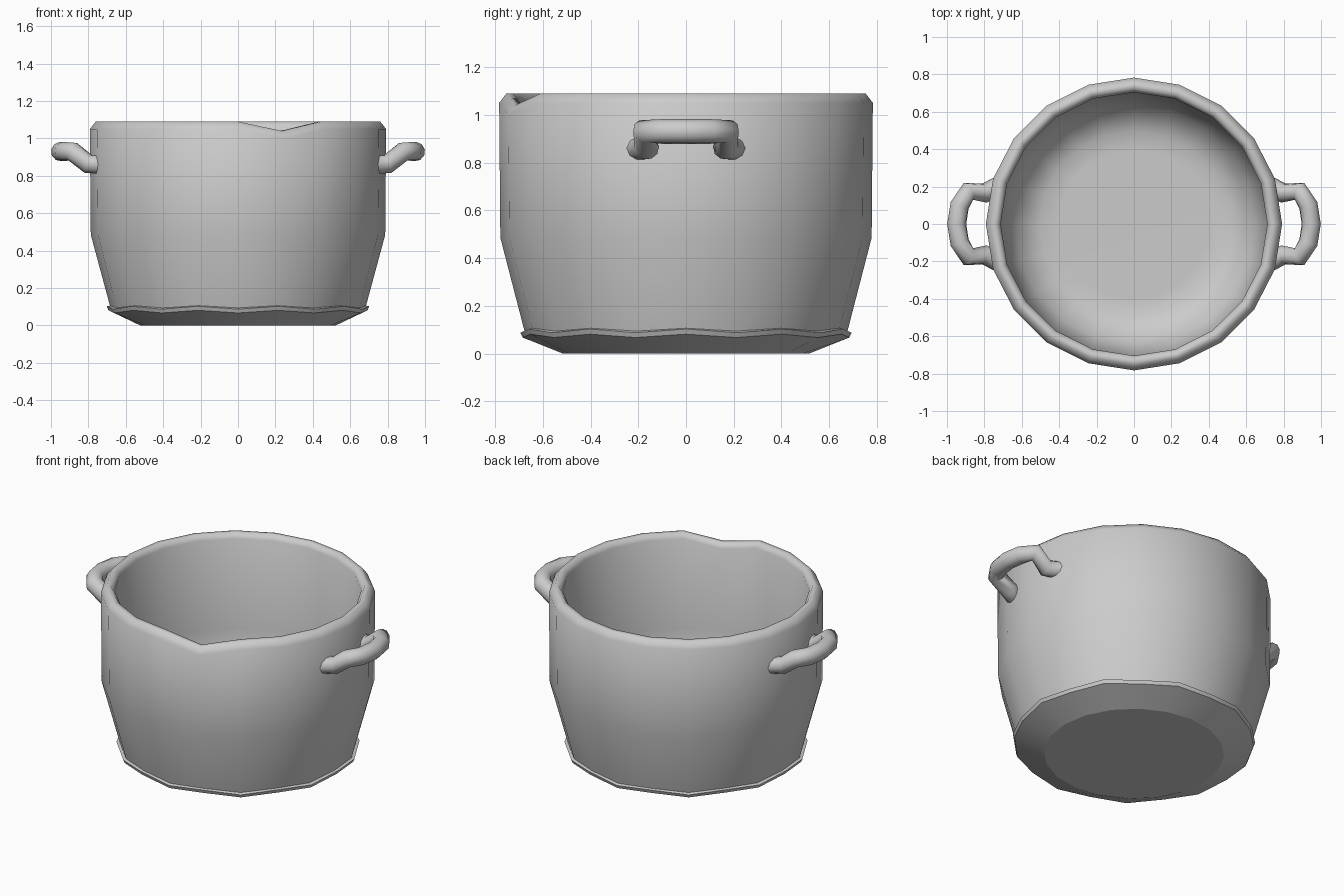
import bpy, bmesh
from math import cos, sin, pi, radians

if "Cube" in bpy.data.objects:
    bpy.data.objects.remove(bpy.data.objects["Cube"])

SIDES = 20


def smooth(ob, angle):
    bpy.ops.object.select_all(action='DESELECT')
    ob.select_set(True)
    bpy.context.view_layer.objects.active = ob
    bpy.ops.object.shade_smooth_by_angle(angle=radians(angle))


def ring_point(r, z, i, ripple):
    # low ring heights alternate from side to side; pot is slightly oval
    a = 2 * pi * i / SIDES
    return (1.004 * r * cos(a), 0.992 * r * sin(a),
            z + ripple * (1 if i % 2 == 0 else -1))


# Pot profile (radius, height, ripple) from underside, over the rim, to the inner floor
profile = [
    (0.52, 0.0, 0), (0.69, 0.074, 0.007), (0.699, 0.095, 0.008),
    (0.682, 0.100, 0.006), (0.784, 0.485, 0), (0.789, 1.05, 0),
    (0.758, 1.09, 0), (0.73, 1.09, 0), (0.71, 1.06, 0),
    (0.712, 0.49, 0), (0.64, 0.10, 0), (0.50, 0.03, 0), (0.40, 0.028, 0),
]
SHARP = (0, 1, 2, 3)
RIM = range(5, 9)
SPOUT = 16  # the side point at -72 degrees

bm = bmesh.new()
rings = [[bm.verts.new(ring_point(r, z, i, w)) for i in range(SIDES)]
         for r, z, w in profile]
for a, b in zip(rings, rings[1:]):
    for i in range(SIDES):
        j = (i + 1) % SIDES
        bm.faces.new((a[i], a[j], b[j], b[i]))
bm.faces.new(rings[0][::-1])
bm.faces.new(rings[-1])

# Crisp edges around the base plate
for k in SHARP:
    for i in range(SIDES):
        bm.edges.get((rings[k][i], rings[k][(i + 1) % SIDES])).smooth = False

# Pouring notch in the rim
for k in RIM:
    rings[k][SPOUT].co.z -= 0.05

bmesh.ops.recalc_face_normals(bm, faces=bm.faces[:])
mesh = bpy.data.meshes.new("pot_body")
bm.to_mesh(mesh)
bm.free()
for p in mesh.polygons:
    p.use_smooth = True
pot = bpy.data.objects.new("pot_body", mesh)
bpy.context.collection.objects.link(pot)
smooth(pot, 65)

# Handles: half a bent path, mirrored in y, then one per side
half = [(0.72, 0.205, 0.86), (0.80, 0.165, 0.863), (0.885, 0.175, 0.93),
        (0.932, 0.10, 0.93)]
path = half + [(0.948, 0, 0.93)] + [(x, -y, z) for x, y, z in reversed(half)]
for name, side in (("right_handle", 1), ("left_handle", -1)):
    cu = bpy.data.curves.new(name, 'CURVE')
    cu.dimensions = '3D'
    cu.bevel_depth = 0.052
    cu.bevel_resolution = 3
    cu.use_fill_caps = True
    sp = cu.splines.new('POLY')
    sp.points.add(len(path) - 1)
    for p, (x, y, z) in zip(sp.points, path):
        p.co = (side * x, side * y, z, 1)
    ob = bpy.data.objects.new(name, cu)
    bpy.context.collection.objects.link(ob)
    bpy.ops.object.select_all(action='DESELECT')
    ob.select_set(True)
    bpy.context.view_layer.objects.active = ob
    bpy.ops.object.convert(target='MESH')
    smooth(bpy.context.view_layer.objects.active, 65)
